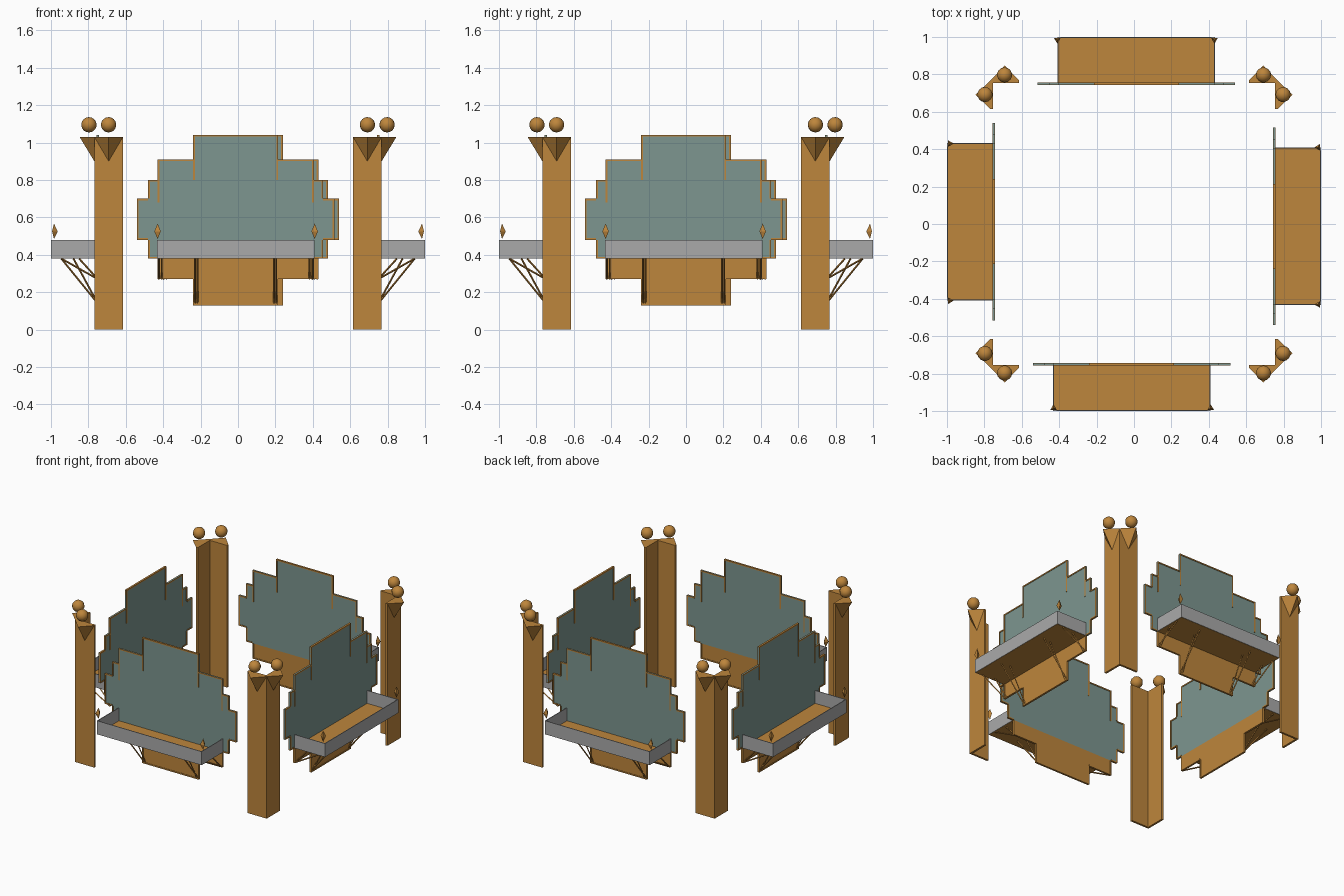
import bpy, bmesh, math
from mathutils import Vector, Matrix

if "Cube" in bpy.data.objects:
    bpy.data.objects.remove(bpy.data.objects["Cube"])


def material(name, rgb):
    m = bpy.data.materials.new(name)
    m.diffuse_color = (*rgb, 1)
    m.use_nodes = True
    m.node_tree.nodes["Principled BSDF"].inputs["Base Color"].default_value = m.diffuse_color
    return m


WOOD = material("amber wood", (0.515, 0.238, 0.045))
TEAL = material("dusty teal", (0.205, 0.305, 0.278))
GREY = material("light grey", (0.40, 0.40, 0.40))


def finish(bm, name, mat, smooth=False):
    """Turn a bmesh into four objects, one for each side of the square."""
    bmesh.ops.recalc_face_normals(bm, faces=bm.faces)
    for f in bm.faces:
        f.smooth = smooth
    me = bpy.data.meshes.new(name)
    bm.to_mesh(me)
    bm.free()
    me.materials.append(mat)
    for i, side in enumerate(("front", "right", "back", "left")):
        ob = bpy.data.objects.new(side + "_" + name, me)
        ob.rotation_euler.z = i * math.pi / 2
        bpy.context.collection.objects.link(ob)


def box(bm, x0, x1, y0, y1, z0, z1):
    mat = Matrix.Translation(((x0 + x1) / 2, (y0 + y1) / 2, (z0 + z1) / 2))
    mat = mat @ Matrix.Diagonal((abs(x1 - x0), abs(y1 - y0), abs(z1 - z0), 1))
    bmesh.ops.create_cube(bm, size=1, matrix=mat)


def prism(bm, pts, direction):
    f = bm.faces.new([bm.verts.new(p) for p in pts])
    r = bmesh.ops.extrude_face_region(bm, geom=[f])
    bmesh.ops.translate(bm, vec=direction,
                        verts=[v for v in r["geom"] if isinstance(v, bmesh.types.BMVert)])


def rod(bm, a, b, r):
    a, b = Vector(a), Vector(b)
    d = b - a
    mat = Matrix.Translation((a + b) / 2) @ d.to_track_quat("Z", "Y").to_matrix().to_4x4()
    bmesh.ops.create_cone(bm, cap_ends=True, segments=4, radius1=r, radius2=r,
                          depth=d.length, matrix=mat)


CX = -0.0125                       # each side sits slightly off centre
# rows of the stepped panel: half width, bottom, top
SKIRT = [(.2275, .13, .27), (.4175, .27, .38)]
GLASS = [(.4675, .38, .48), (.5275, .48, .70), (.4675, .70, .80),
         (.4175, .80, .91), (.2275, .91, 1.04)]

# stepped panel: teal above, wood below
for name, rows, mat in (("stepped_panel", GLASS, TEAL), ("lower_panel", SKIRT, WOOD)):
    right = [(w, z) for w, z0, z1 in rows for z in (z0, z1)]
    outline = right + [(-w, z) for w, z in reversed(right)]
    bm = bmesh.new()
    prism(bm, [(CX + x, -.754, z) for x, z in outline], (0, .008, 0))
    finish(bm, name, mat)

# thin frame round the steps; upper uprights run on below their step
bm = bmesh.new()
rows = SKIRT + GLASS
T, Y0, Y1 = .009, -.757, -.743
for i, (w, z0, z1) in enumerate(rows):
    low = {5: .68, 6: .80}.get(i, z0)
    for s in (-1, 1):
        box(bm, CX + s * (w - T), CX + s * w, Y0, Y1, low, z1)
        if i:
            pw = rows[i - 1][0]
            zz = (z0, z0 + T) if w > pw else (z0 - T, z0)
            box(bm, CX + s * min(w, pw), CX + s * max(w, pw), Y0, Y1, *zz)
for z in (.13, 1.04 - T):
    box(bm, CX - .2275, CX + .2275, Y0, Y1, z, z + T)
finish(bm, "panel_frame", WOOD)

# balcony floor and low walls
XL, XR, YF, YB = -.432, .408, -1.0, -.754
bm = bmesh.new()
box(bm, XL + .003, XR - .003, YF + .003, YB, .379, .385)
finish(bm, "balcony_floor", WOOD)
bm = bmesh.new()
box(bm, XL, XR, YF, YF + .005, .38, .478)
box(bm, XL, XL + .005, YF + .005, YB, .38, .478)
box(bm, XR - .005, XR, YF + .005, YB, .38, .478)
finish(bm, "balcony_wall", GREY)

# pointed finials on the balcony corners
bm = bmesh.new()
for x in (XL + .002, XR + .002):
    ring = [bm.verts.new((x + .02 * math.sin(a), -.984 + .02 * math.cos(a), .525))
            for a in (0, 2 * math.pi / 3, 4 * math.pi / 3)]
    for z in (.484, .567):
        tip = bm.verts.new((x, -.984, z))
        for k in range(3):
            bm.faces.new((ring[k], ring[(k + 1) % 3], tip))
finish(bm, "balcony_finials", WOOD)

# thin braces below the balcony
bm = bmesh.new()
for s in (-1, 1):
    for dx, y in ((.217, -.945), (.205, -.88)):
        rod(bm, (CX + s * dx, y, .38), (CX + s * dx, -.75, .14), .005)
    for dx, y in ((.41, -.945), (.395, -.85)):
        rod(bm, (CX + s * dx, y, .38), (CX + s * dx, -.75, .27), .005)
finish(bm, "balcony_braces", WOOD)

# L-shaped corner post
A, B, C, H = .615, .768, .753, 1.03
bm = bmesh.new()
prism(bm, [(x, y, 0) for x, y in ((A, -B), (B, -B), (B, -A), (C, -A), (C, -C), (A, -C))],
      (0, 0, H))
finish(bm, "corner_post", WOOD)

# pyramid corbels on the two outer faces of the post
bm = bmesh.new()
M = (A + B) / 2
for swap in (False, True):
    pts = [(A, B, H), (B, B, H), (M, .847, H), (M, B, .90)]
    v = [bm.verts.new((y, -x, z) if swap else (x, -y, z)) for x, y, z in pts]
    for f in ((0, 1, 2), (0, 1, 3), (1, 2, 3), (2, 0, 3)):
        bm.faces.new([v[k] for k in f])
finish(bm, "post_corbels", WOOD)

# balls hovering over the corbels
bm = bmesh.new()
for x, y in ((.692, -.797), (.797, -.692)):
    bmesh.ops.create_uvsphere(bm, u_segments=14, v_segments=9, radius=.041,
                              matrix=Matrix.Translation((x, y, 1.095)))
finish(bm, "post_balls", WOOD, smooth=True)
